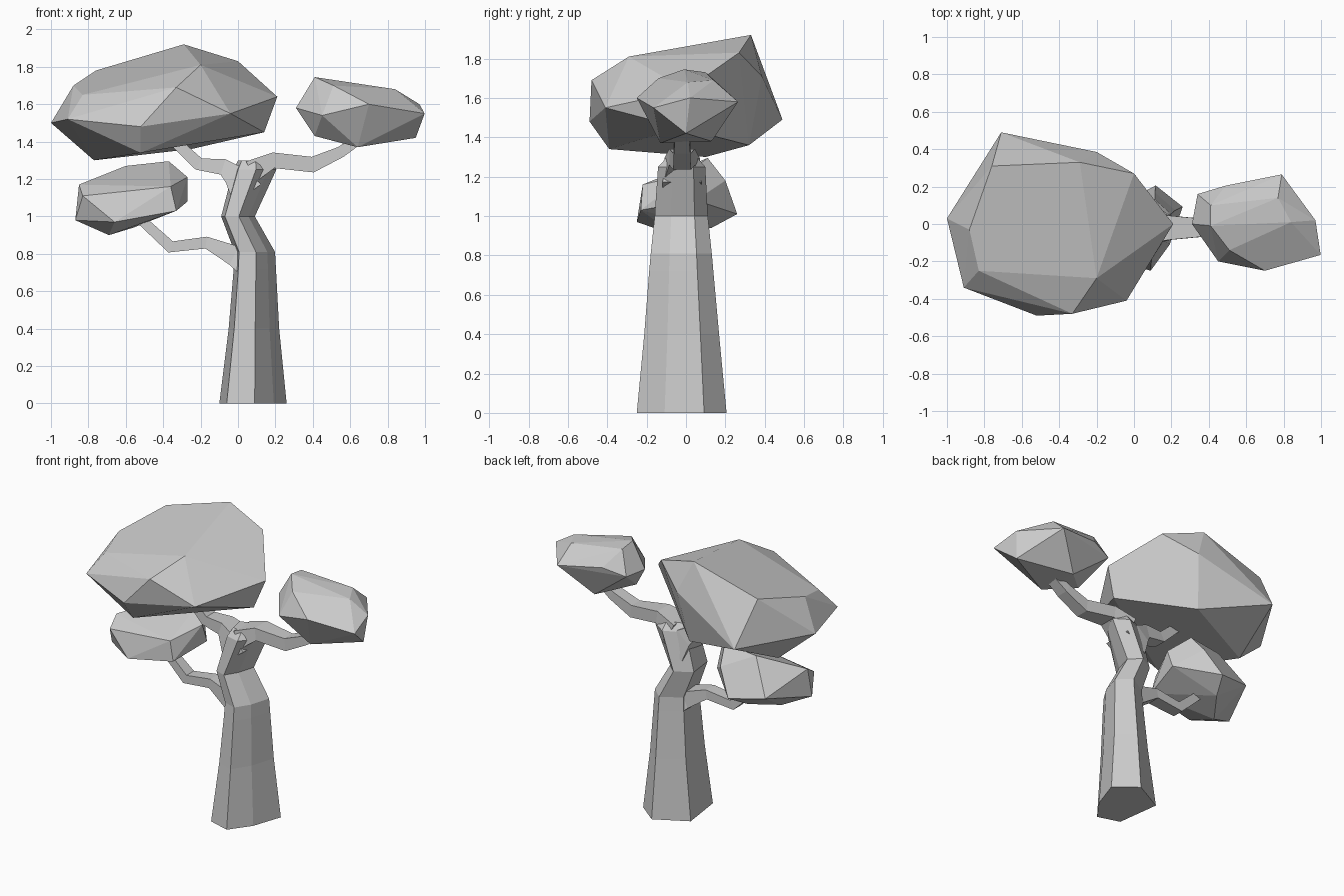
import bpy, bmesh
from mathutils import Vector

if "Cube" in bpy.data.objects:
    bpy.data.objects.remove(bpy.data.objects["Cube"])


def finish(name, bm):
    bmesh.ops.recalc_face_normals(bm, faces=bm.faces)
    mesh = bpy.data.meshes.new(name)
    bm.to_mesh(mesh)
    bm.free()
    ob = bpy.data.objects.new(name, mesh)
    bpy.context.collection.objects.link(ob)


def loft(name, rings):
    """Skin a list of equal-length vertex rings and cap both ends."""
    bm = bmesh.new()
    loops = [[bm.verts.new(p) for p in r] for r in rings]
    n = len(loops[0])
    for a, b in zip(loops, loops[1:]):
        for i in range(n):
            j = (i + 1) % n
            bm.faces.new((a[i], a[j], b[j], b[i]))
    bm.faces.new(loops[0][::-1])
    bm.faces.new(loops[-1])
    finish(name, bm)


def branch(name, path):
    """Square tube in the xz plane; each station is x, z, half width, half height."""
    y = -0.02
    rings = []
    for i, (x, z, w, h) in enumerate(path):
        a, b = path[max(i - 1, 0)], path[min(i + 1, len(path) - 1)]
        d = Vector((b[0] - a[0], 0, b[1] - a[1])).normalized()
        up = Vector((-d.z, 0, d.x)) * h
        c, side = Vector((x, y, z)), Vector((0, w, 0))
        rings.append([c - side - up, c + side - up, c + side + up, c - side + up])
    loft(name, rings)


def foliage(name, pts):
    """Faceted leaf clump: convex hull of a few corner points."""
    bm = bmesh.new()
    for p in pts:
        bm.verts.new(p)
    res = bmesh.ops.convex_hull(bm, input=bm.verts)
    junk = {g for g in res["geom_interior"] + res["geom_unused"]
            if isinstance(g, bmesh.types.BMVert)}
    bmesh.ops.delete(bm, geom=list(junk), context='VERTS')
    bmesh.ops.dissolve_limit(bm, angle_limit=0.12, verts=bm.verts, edges=bm.edges)
    finish(name, bm)


# Trunk: one irregular hexagon scaled along a bent axis
section = [(.05, -1), (.62, -.38), (1, .5), (.2, 1), (-1, .5), (-.78, -.8)]
stations = [(.08, -.022, .18, .228, 0), (.085, -.022, .135, .19, .4),
            (.09, -.024, .113, .163, .72), (.09, -.024, .108, .155, .81),
            (0, -.024, .09, .135, 1.0), (.09, -.022, .115, .12, 1.25),
            (.09, -.02, .09, .075, 1.3)]
loft("trunk", [[(cx + rx * u, cy + ry * v, z) for u, v in section]
               for cx, cy, rx, ry, z in stations])

# Branches
branch("lower_left_branch", [(.07, .74, .1, .08), (-.02, .79, .065, .055),
                             (-.17, .86, .045, .032), (-.36, .837, .04, .032),
                             (-.56, 1.02, .03, .025)])
branch("upper_left_branch", [(.05, 1.12, .1, .09), (-.02, 1.22, .08, .06),
                             (-.08, 1.265, .06, .043), (-.21, 1.28, .045, .034),
                             (-.36, 1.42, .035, .028)])
branch("right_branch", [(.07, 1.24, .09, .06), (.19, 1.3, .065, .042),
                        (.40, 1.277, .045, .042), (.55, 1.345, .042, .03),
                        (.66, 1.42, .035, .025)])

# Foliage
foliage("main_foliage", [
    (-1, .03, 1.5), (-.88, -.03, 1.7), (-.76, .31, 1.78), (-.29, .33, 1.92),
    (0, .27, 1.83), (.21, 0, 1.64), (-.2, -.29, 1.81), (-.33, -.48, 1.69),
    (-.83, -.25, 1.65), (-.91, -.34, 1.52), (-.52, -.49, 1.48), (-.04, -.41, 1.55),
    (-.71, .49, 1.49), (-.2, .385, 1.71), (.14, -.03, 1.45), (-.77, .1, 1.3),
    (-.52, -.39, 1.34), (-.25, .32, 1.36)])
foliage("right_foliage", [
    (.31, 0, 1.58), (.34, .16, 1.58), (.41, -.01, 1.745), (.41, .1, 1.73),
    (.49, .205, 1.62), (.79, .265, 1.58), (.77, .14, 1.69), (.84, .01, 1.68),
    (.97, .02, 1.6), (.998, -.165, 1.55), (.7, -.25, 1.6), (.45, -.2, 1.54),
    (.51, -.14, 1.7), (.95, 0, 1.42), (.64, -.13, 1.37), (.41, -.05, 1.43),
    (.6, .13, 1.38)])
foliage("left_foliage", [
    (-.87, -.12, .98), (-.85, -.1, 1.17), (-.83, -.2, 1.11), (-.6, .1, 1.27),
    (-.37, .11, 1.295), (-.27, 0, 1.21), (-.27, .05, 1.08), (-.36, -.22, 1.16),
    (-.33, -.23, 1.03), (-.66, -.25, .97), (-.69, -.05, .9), (-.5, .26, 1.01),
    (-.74, .2, 1.05), (-.4, .2, 1.18), (-.56, .13, .94)])
